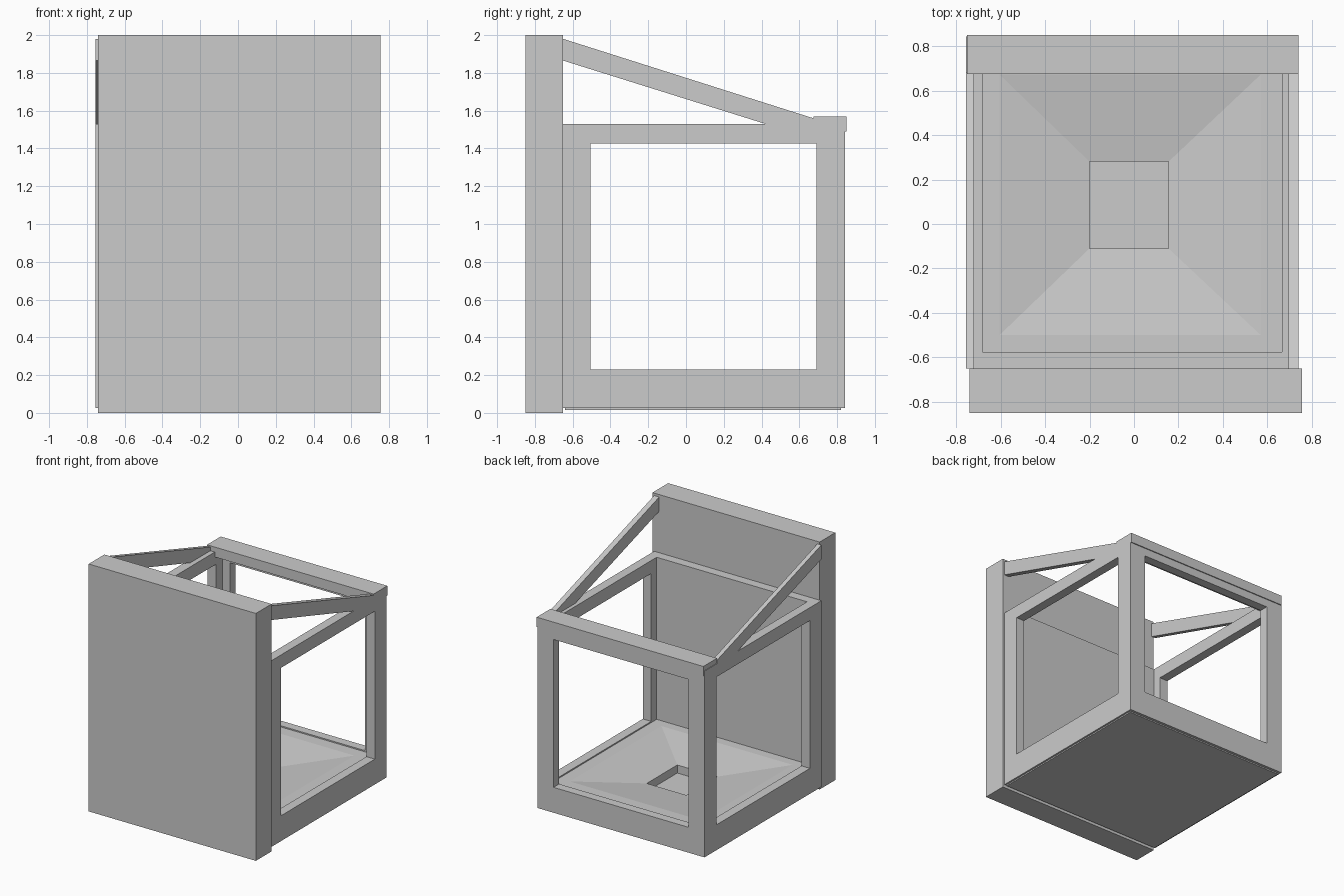
import bpy
import bmesh

old = bpy.data.objects.get("Cube")
if old:
    bpy.data.objects.remove(old, do_unlink=True)

# One plain grey for every part
grey = bpy.data.materials.new("light grey")
grey.use_nodes = True
grey.diffuse_color = (0.6, 0.6, 0.6, 1)
grey.node_tree.nodes["Principled BSDF"].inputs["Base Color"].default_value = (0.6, 0.6, 0.6, 1)


def rect(axis, at, a0, a1, b0, b1):
    """Rectangle across the axis; a and b are the other two axes in order."""
    ring = []
    for a, b in ((a0, b0), (a1, b0), (a1, b1), (a0, b1)):
        point = [a, b]
        point.insert("xyz".index(axis), at)
        ring.append(point)
    return ring


def loft(name, rings, closed=False):
    """Skin matching rings; cap the ends, or join last to first."""
    bm = bmesh.new()
    loops = [[bm.verts.new(p) for p in ring] for ring in rings]
    pairs = list(zip(loops, loops[1:]))
    if closed:
        pairs.append((loops[-1], loops[0]))
    else:
        bm.faces.new(loops[0])
        bm.faces.new(loops[-1])
    for lower, upper in pairs:
        n = len(lower)
        for i in range(n):
            j = (i + 1) % n
            bm.faces.new((lower[i], lower[j], upper[j], upper[i]))
    bmesh.ops.recalc_face_normals(bm, faces=bm.faces)
    mesh = bpy.data.meshes.new(name)
    bm.to_mesh(mesh)
    bm.free()
    mesh.materials.append(grey)
    obj = bpy.data.objects.new(name, mesh)
    bpy.context.collection.objects.link(obj)
    return obj


def box(name, x0, x1, y0, y1, z0, z1):
    return loft(name, [rect("z", z, x0, x1, y0, y1) for z in (z0, z1)])


def frame(name, axis, near, far, outer, inner):
    """Flat rectangular frame with an open window."""
    return loft(name, [rect(axis, near, *outer), rect(axis, near, *inner),
                       rect(axis, far, *inner), rect(axis, far, *outer)], closed=True)


# Tall front slab and the inner panel behind it
box("front_slab", -0.74, 0.755, -0.85, -0.65, 0, 2)
box("front_inner_panel", -0.68, 0.665, -0.65, -0.575, 0.025, 1.53)

# Open side and back frames
for side, near, far in (("right", -0.755, -0.68), ("left", 0.665, 0.74)):
    frame(side + "_side_frame", "x", near, far,
          (-0.65, 0.842, 0.025, 1.53), (-0.505, 0.69, 0.23, 1.425))
frame("back_frame", "y", 0.77, 0.842,
      (-0.68, 0.665, 0.025, 1.53), (-0.61, 0.595, 0.23, 1.425))

# Beam across the back top edge
box("back_top_beam", -0.75, 0.74, 0.675, 0.85, 1.49, 1.57)

# Sloping braces from slab to beam
profile = ((-0.65, 1.98), (-0.65, 1.865), (0.42, 1.53), (0.68, 1.45), (0.68, 1.558))
for side, near, far in (("right", -0.755, -0.72), ("left", 0.695, 0.74)):
    loft(side + "_brace", [[(x, y, z) for y, z in profile] for x in (near, far)])

# Floor with a shallow funnel and a square pit
loft("funnel_floor", [
    rect("z", 0.03, -0.68, 0.665, -0.575, 0.77),
    rect("z", 0.22, -0.68, 0.665, -0.575, 0.77),
    rect("z", 0.22, -0.605, 0.57, -0.5, 0.672),
    rect("z", 0.165, -0.2, 0.155, -0.11, 0.28),
    rect("z", 0.1, -0.2, 0.155, -0.11, 0.28),
])

# Thin plate under the floor
box("bottom_plate", -0.74, 0.725, -0.64, 0.82, 0.015, 0.03)
